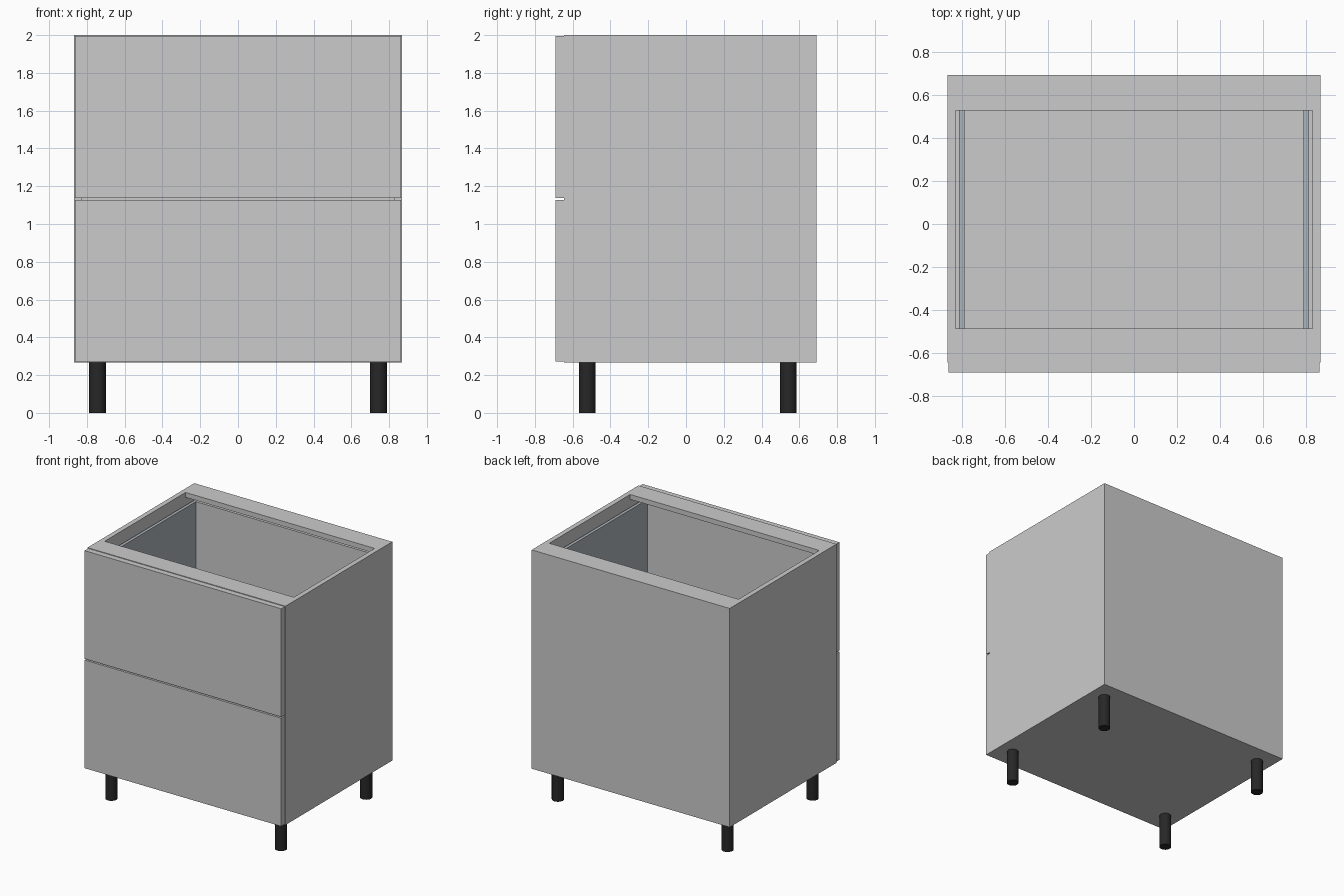
import bpy

if "Cube" in bpy.data.objects:
    bpy.data.objects.remove(bpy.data.objects["Cube"])


def material(name, rgb):
    m = bpy.data.materials.new(name)
    m.diffuse_color = (*rgb, 1)
    m.use_nodes = True
    m.node_tree.nodes["Principled BSDF"].inputs["Base Color"].default_value = m.diffuse_color
    return m


BLACK = material("black_plastic", (0.02, 0.02, 0.02))
STEEL = material("grey_steel", (0.42, 0.46, 0.50))


def box(name, x, y, z, mat=None):
    """Axis-aligned board given by its (min, max) range on each axis."""
    bpy.ops.mesh.primitive_cube_add(size=1, location=[sum(r) / 2 for r in (x, y, z)])
    o = bpy.context.object
    o.name = name
    o.scale = [r[1] - r[0] for r in (x, y, z)]
    bpy.ops.object.transform_apply(location=False, rotation=False, scale=True)
    if mat:
        o.data.materials.append(mat)
    return o


T = 0.039                       # board thickness
W, IN = 0.868, 0.868 - T        # outer and inner half width
FRONT, CARC, BACK = -0.69, -0.645, 0.692
Z0, Z1 = 0.266, 2.0

# Carcass side panels
for s, side in ((-1, "left"), (1, "right")):
    box(f"{side}_side_panel", sorted((s * W, s * IN)), (CARC, BACK), (Z0, Z1))

# Bottom, thin back and the two top rails
BACK_IN = BACK - 0.007
box("bottom_panel", (-IN, IN), (CARC, BACK_IN), (Z0, Z0 + T))
box("back_panel", (-IN, IN), (BACK_IN, BACK), (Z0, Z1))
box("front_top_rail", (-IN, IN), (CARC, -0.485), (Z1 - T, Z1))
box("rear_top_rail", (-IN, IN), (0.527, BACK_IN), (Z1 - T, Z1))

# Two drawers: front board, steel sides, back and floor
for level, z0, z1 in (("lower", 0.271, 1.128), ("upper", 1.138, 1.995)):
    box(f"{level}_drawer_front", (-0.862, 0.862), (FRONT, CARC), (z0, z1))
    base, top = z0 + 0.07, z1 - 0.085
    for s, side in ((-1, "left"), (1, "right")):
        box(f"{level}_drawer_{side}_side", sorted((s * 0.813, s * 0.789)),
            (CARC, 0.60 + T), (base, top), STEEL)
    box(f"{level}_drawer_back", (-0.789, 0.789), (0.60, 0.60 + T), (base, top))
    box(f"{level}_drawer_floor", (-0.789, 0.789), (CARC, 0.60), (base, base + T))

# Round legs
for y, row in ((-0.523, "front"), (0.542, "rear")):
    for x, side in ((-0.744, "left"), (0.744, "right")):
        bpy.ops.mesh.primitive_cylinder_add(vertices=32, radius=0.044, depth=Z0,
                                            location=(x, y, Z0 / 2))
        leg = bpy.context.object
        leg.name = f"{row}_{side}_leg"
        leg.data.materials.append(BLACK)
        bpy.ops.object.shade_smooth_by_angle()
